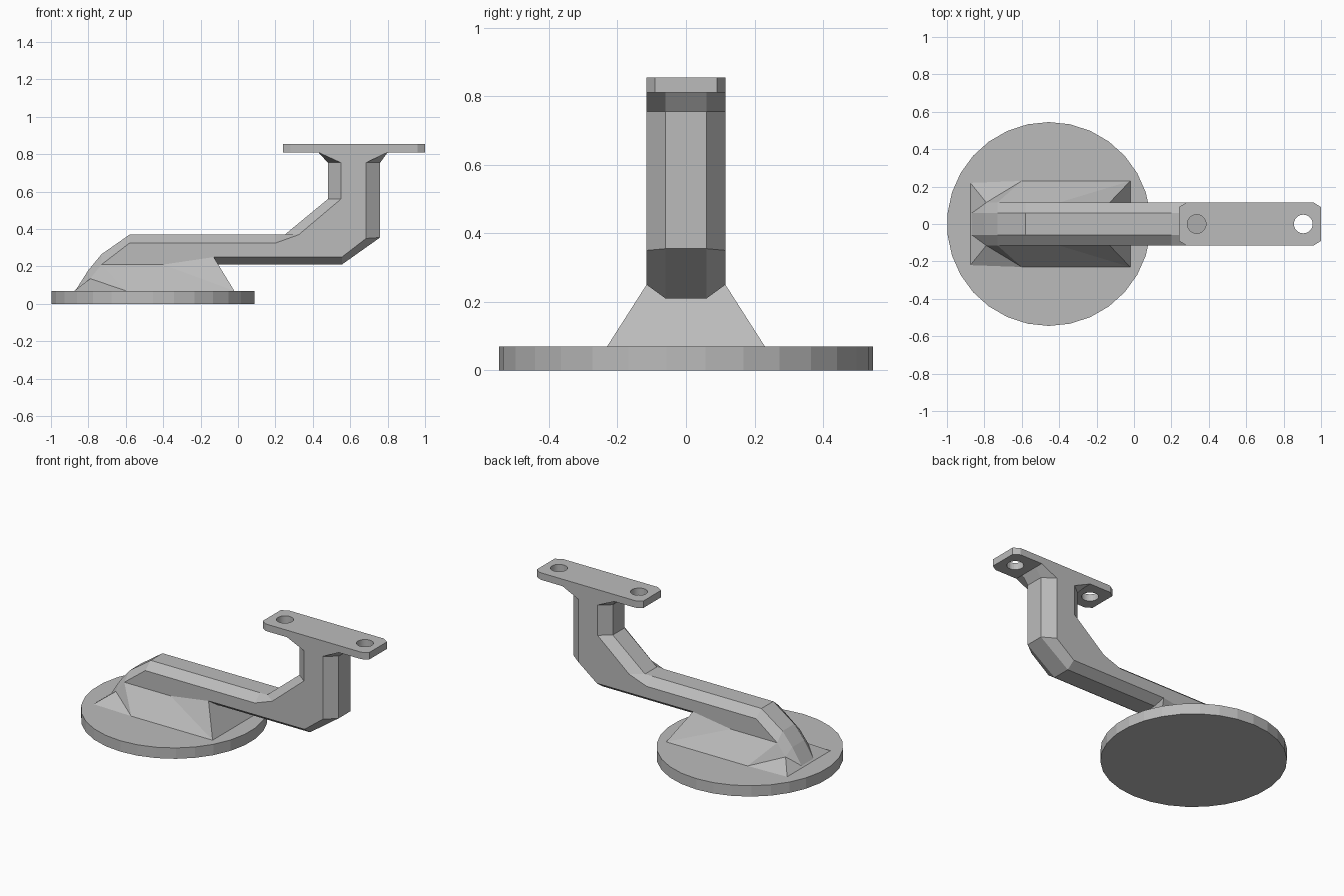
import bpy, bmesh, math

if "Cube" in bpy.data.objects:
    bpy.data.objects.remove(bpy.data.objects["Cube"])

grey = bpy.data.materials.new("light grey")
grey.diffuse_color = (0.5, 0.5, 0.5, 1)
grey.use_nodes = True
grey.node_tree.nodes["Principled BSDF"].inputs["Base Color"].default_value = grey.diffuse_color


def make(name, verts, faces):
    bm = bmesh.new()
    vs = [bm.verts.new(v) for v in verts]
    for f in faces:
        bm.faces.new([vs[i] for i in f])
    bmesh.ops.remove_doubles(bm, verts=bm.verts, dist=1e-5)
    bmesh.ops.recalc_face_normals(bm, faces=bm.faces)
    me = bpy.data.meshes.new(name)
    bm.to_mesh(me)
    bm.free()
    me.materials.append(grey)
    ob = bpy.data.objects.new(name, me)
    bpy.context.collection.objects.link(ob)
    return ob


def prism(name, outline, z0, z1):
    n = len(outline)
    verts = [(x, y, z) for z in (z0, z1) for x, y in outline]
    faces = [(i, (i + 1) % n, n + (i + 1) % n, n + i) for i in range(n)]
    return make(name, verts, faces + [range(n)[::-1], range(n, 2 * n)])


def circle(cx, r, n):
    return [(cx + r * math.cos(math.radians(90) + math.tau * i / n),
             r * math.sin(math.radians(90) + math.tau * i / n)) for i in range(n)]


# Wall disc
prism("base_disc", circle(-0.455, 0.545, 30), 0, 0.07)

# Chamfered arm: each section gives upper flat, upper side edge,
# lower side edge and lower flat as (x, z)
W, F = 0.115, 0.06
sections = [
    ((-0.87, 0.07), (-0.83, 0.07), (-0.80, 0.06), (-0.78, 0.06)),
    ((-0.80, 0.18), (-0.79, 0.135), (-0.75, 0.06), (-0.74, 0.06)),
    ((-0.73, 0.265), (-0.73, 0.21), (-0.70, 0.07), (-0.69, 0.06)),
    ((-0.58, 0.37), (-0.58, 0.325), (-0.40, 0.21), (-0.40, 0.15)),
    ((-0.13, 0.37), (-0.13, 0.325), (-0.13, 0.25), (-0.13, 0.21)),
    ((0.20, 0.37), (0.20, 0.325), (0.20, 0.25), (0.20, 0.21)),
    ((0.25, 0.37), (0.325, 0.37), (0.555, 0.25), (0.555, 0.21)),
    ((0.48, 0.56), (0.55, 0.56), (0.685, 0.35), (0.76, 0.355)),
    ((0.48, 0.755), (0.55, 0.755), (0.685, 0.755), (0.76, 0.755)),
    ((0.43, 0.81), (0.43, 0.81), (0.80, 0.81), (0.80, 0.81)),
]
widths = (F, W, W, F)
verts, faces = [], []
for s in sections:
    right = [(x, -w, z) for (x, z), w in zip(s, widths)]
    verts += right + [(x, -y, z) for x, y, z in reversed(right)]
for k in range(len(sections) - 1):
    for i in range(8):
        j = (i + 1) % 8
        faces.append((8 * k + i, 8 * k + j, 8 * k + 8 + j, 8 * k + 8 + i))
last = 8 * (len(sections) - 1)
faces += [range(8)[::-1], range(last, last + 8)]
make("arm", verts, faces)

# Faceted skirt that spreads the arm onto the disc
half = [(-0.875, 0.22, 0.07), (-0.60, 0.23, 0.07), (-0.02, 0.23, 0.07),
        (-0.79, W, 0.135), (-0.73, W, 0.21), (-0.40, W, 0.21), (-0.13, W, 0.25)]
side = [(0, 1, 3), (3, 1, 4), (4, 1, 5), (1, 2, 5), (5, 2, 6)]
faces = side + [tuple(i + 7 for i in f) for f in side]
# strips joining both halves: end faces, underside and hidden top
loop = [0, 1, 2, 6, 5, 4, 3, 0]
faces += [(a, b, b + 7, a + 7) for a, b in zip(loop, loop[1:])]
make("skirt", half + [(x, -y, z) for x, y, z in half], faces)

# Rail plate with clipped corners and two screw holes
plate = prism("rail_plate", [(0.24, -0.09), (0.28, -W), (0.96, -W), (1, -0.09),
                             (1, 0.09), (0.96, W), (0.28, W), (0.24, 0.09)], 0.81, 0.855)
for x in (0.335, 0.905):
    cutter = prism("hole_cutter", circle(x, 0.05, 24), 0.75, 0.9)
    cutter.hide_render = True
    cutter.hide_viewport = True
    mod = plate.modifiers.new("screw_hole", 'BOOLEAN')
    mod.operation = 'DIFFERENCE'
    mod.solver = 'EXACT'
    mod.object = cutter
